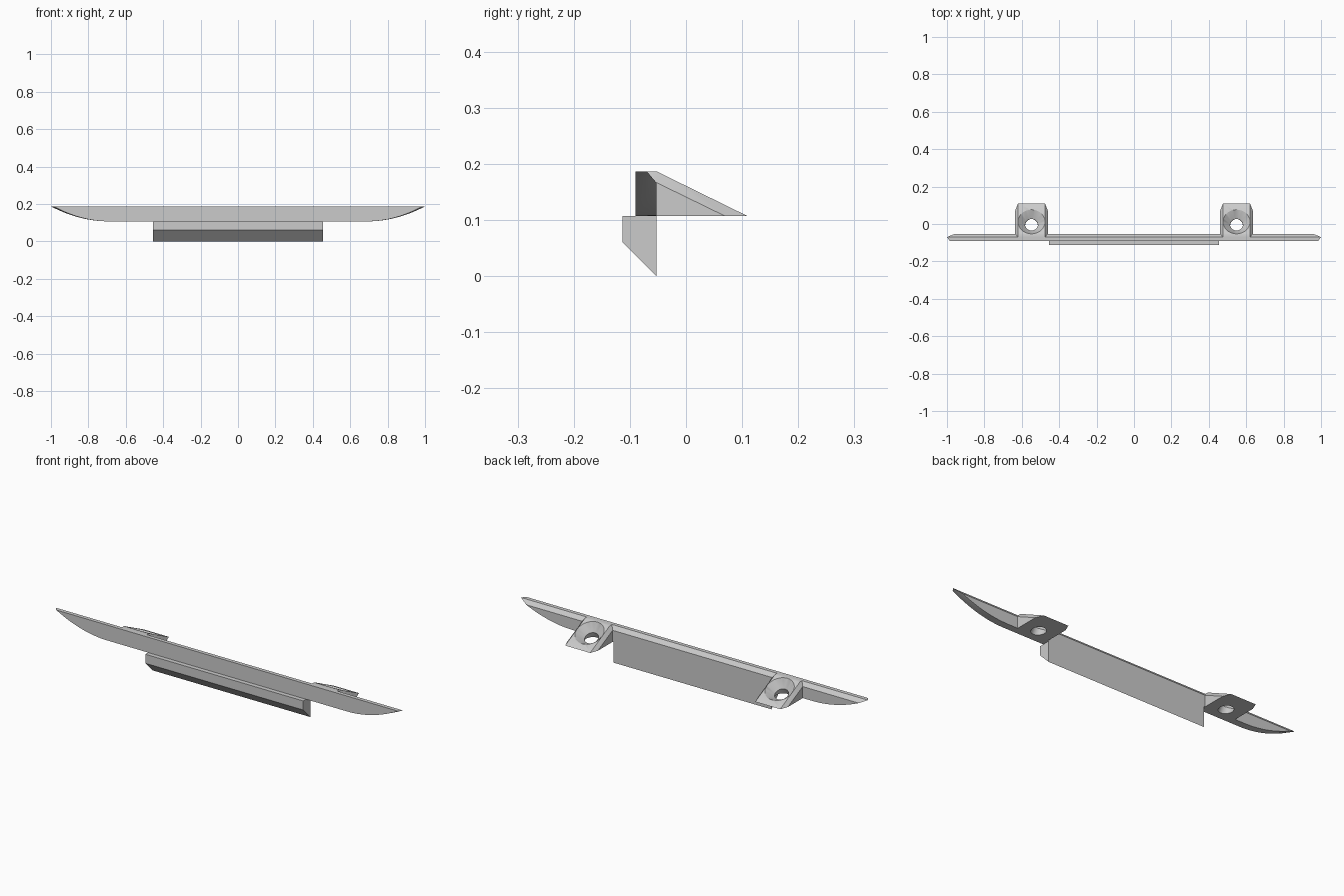
import bpy, bmesh, math
from mathutils import Vector

if "Cube" in bpy.data.objects:
    bpy.data.objects.remove(bpy.data.objects["Cube"], do_unlink=True)

grey = bpy.data.materials.new("light_grey")
grey.use_nodes = True
grey.diffuse_color = (0.6, 0.6, 0.6, 1)
grey.node_tree.nodes["Principled BSDF"].inputs["Base Color"].default_value = (0.6, 0.6, 0.6, 1)

BOTTOM, TOP = 0.107, 0.187        # height range of the bar and brackets
FRONT, CREST, BACK = -0.09, -0.07, -0.053
CHAMFER = 0.02


def make(name, bm):
    bmesh.ops.recalc_face_normals(bm, faces=bm.faces)
    mesh = bpy.data.meshes.new(name)
    bm.to_mesh(mesh)
    bm.free()
    mesh.materials.append(grey)
    obj = bpy.data.objects.new(name, mesh)
    bpy.context.collection.objects.link(obj)
    return obj


def smooth(obj):
    obj.data.shade_smooth()
    obj.data.set_sharp_from_angle(angle=math.radians(30))


def loft(name, rings):
    """Join matching closed rings and cap both ends."""
    bm = bmesh.new()
    rows = [[bm.verts.new(p) for p in ring] for ring in rings]
    for a, b in zip(rows, rows[1:]):
        for i in range(len(a)):
            j = (i + 1) % len(a)
            bm.faces.new((a[i], a[j], b[j], b[i]))
    bm.faces.new(rows[0])
    bm.faces.new(rows[-1])
    return make(name, bm)


def bar_ring(y, tip, top, steps=14):
    """Long outline with a flat top and ends curving up from the bottom."""
    flat = 0.69
    t_end = math.sqrt((top - BOTTOM) / (TOP - BOTTOM))
    half = []
    for i in range(steps + 1):
        t = t_end * i / steps
        half.append((flat + (tip - flat) * t, y, BOTTOM + (TOP - BOTTOM) * t * t))
    return half + [(-x, y, z) for x, y, z in reversed(half)]


# Long bar with bevelled back edge and slightly tapered tips
smooth(loft("main_bar", [bar_ring(FRONT, 0.985, TOP),
                         bar_ring(CREST, 1.0, TOP),
                         bar_ring(BACK, 1.0, TOP - CHAMFER)]))

# Lower lip with a sloping underside
lip = [(-0.113, BOTTOM), (-0.113, 0.06), (BACK, 0), (BACK, BOTTOM)]
loft("lower_lip", [[(x, y, z) for y, z in lip] for x in (-0.455, 0.455)])


def bracket(name, cx):
    # Wedge with bevelled side edges
    bm = bmesh.new()
    inner = [(CREST, TOP), (BACK, TOP), (0.11, BOTTOM)]
    outer = [(CREST, TOP - CHAMFER), (BACK, TOP - CHAMFER), (0.07, BOTTOM), (CREST, BOTTOM)]
    for width, profile in ((0.072, inner), (0.088, outer)):
        for side in (-1, 1):
            for y, z in profile:
                bm.verts.new((cx + side * width, y, z))
    bmesh.ops.convex_hull(bm, input=bm.verts)
    bmesh.ops.dissolve_limit(bm, angle_limit=0.01, verts=bm.verts, edges=bm.edges)
    obj = make(name, bm)

    # Countersunk screw hole square to the sloping face
    slope = (TOP - BOTTOM) / (0.11 - BACK)
    normal = Vector((0, slope, 1)).normalized()
    across = Vector((1, 0, 0))
    up = normal.cross(across)
    centre = Vector((cx, 0.012, TOP - slope * (0.012 - BACK)))
    rings = []
    for radius, depth in ((0.082, 0.01), (0.072, 0), (0.034, -0.037), (0.034, -0.09)):
        rings.append([centre + normal * depth + radius * (across * math.cos(a) + up * math.sin(a))
                      for a in (math.tau * i / 40 for i in range(40))])
    cutter = loft(name + "_hole_cutter", rings)
    cutter.hide_render = True
    mod = obj.modifiers.new("screw_hole", 'BOOLEAN')
    mod.operation = 'DIFFERENCE'
    mod.solver = 'EXACT'
    mod.object = cutter
    bpy.context.view_layer.objects.active = obj
    bpy.ops.object.modifier_apply(modifier=mod.name)
    bpy.data.objects.remove(cutter, do_unlink=True)
    smooth(obj)


for label, side in (("left", 1), ("right", -1)):
    bracket(label + "_bracket", side * 0.548)
